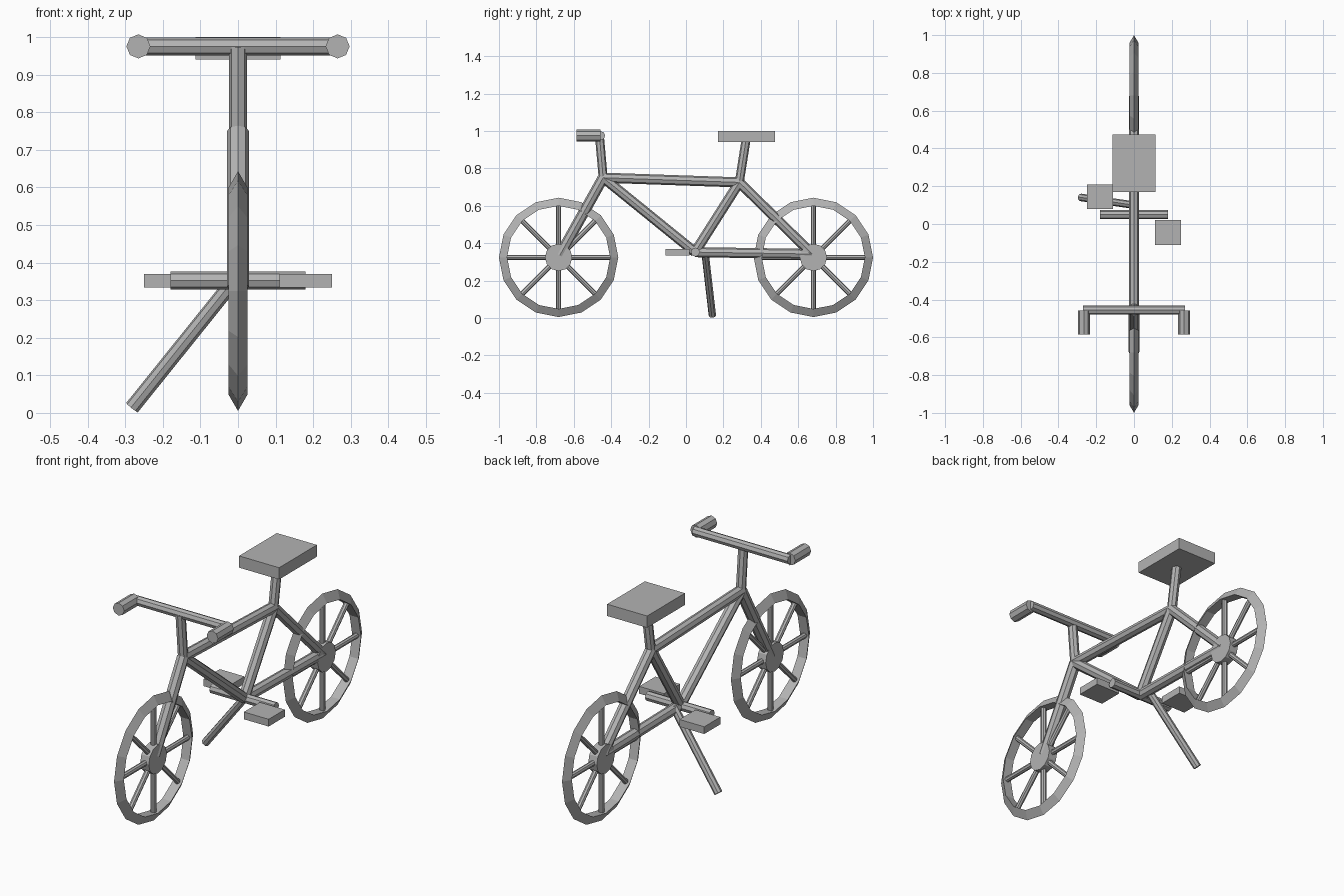
import bpy, math
from mathutils import Vector

cube = bpy.data.objects.get("Cube")
if cube:
    bpy.data.objects.remove(cube)

grey = bpy.data.materials.new("plain_grey")
grey.use_nodes = True
COLOUR = (0.45, 0.45, 0.45, 1)
grey.diffuse_color = COLOUR
grey.node_tree.nodes["Principled BSDF"].inputs["Base Color"].default_value = COLOUR


def finish(name):
    ob = bpy.context.object
    ob.name = name
    ob.data.materials.append(grey)
    return ob


def tube(name, a, b, radius, sides=8):
    """Straight faceted tube from a to b."""
    a, b = Vector(a), Vector(b)
    bpy.ops.mesh.primitive_cylinder_add(
        vertices=sides, radius=radius, depth=(b - a).length, location=(a + b) / 2,
        rotation=(b - a).to_track_quat('Z', 'Y').to_euler())
    return finish(name)


def block(name, low, high):
    """Box between two opposite corners."""
    low, high = Vector(low), Vector(high)
    bpy.ops.mesh.primitive_cube_add(size=1, location=(low + high) / 2)
    ob = finish(name)
    ob.scale = high - low
    return ob


def wheel(name, y, z=0.324):
    # Three-sided rim section with its ridge facing outward
    rim, section, steps = 0.29, 0.029, 16
    bpy.ops.mesh.primitive_torus_add(
        major_segments=steps, minor_segments=3, major_radius=rim, minor_radius=section,
        location=(0, y, z), rotation=(0, math.pi / 2, 0))
    finish(name + "_tyre")
    tube(name + "_hub", (-0.024, y, z), (0.024, y, z), 0.073, 12)
    # Bars crossing the whole wheel
    for i in range(4):
        t = i * math.pi / 4
        dy, dz = 0.28 * math.cos(t), 0.28 * math.sin(t)
        tube(f"{name}_spoke_{i + 1}", (0, y - dy, z - dz), (0, y + dy, z + dz), 0.0135)


wheel("front_wheel", -0.681)
wheel("rear_wheel", 0.681)

# Frame
head = (0, -0.443, 0.75)
seat_joint = (0, 0.285, 0.725)
bottom = (0, 0.048, 0.352)
rear_axle = (0, 0.675, 0.342)
tube("fork", (0, -0.675, 0.335), head, 0.029)
tube("top_tube", head, seat_joint, 0.027)
tube("down_tube", head, bottom, 0.027)
tube("seat_tube", seat_joint, bottom, 0.027)
tube("seat_stay", seat_joint, rear_axle, 0.027)
tube("chain_stay", bottom, rear_axle, 0.027)

# Steering
tube("handlebar_stem", head, (0, -0.463, 0.975), 0.024)
tube("handlebar", (-0.27, -0.456, 0.975), (0.27, -0.456, 0.975), 0.024)
for side, x in (("right", -0.265), ("left", 0.265)):
    tube(side + "_grip", (x, -0.585, 0.975), (x, -0.458, 0.975), 0.032)

# Seat
tube("seat_post", seat_joint, (0, 0.322, 0.96), 0.024)
block("seat", (-0.113, 0.17, 0.94), (0.113, 0.475, 1.0))

# Pedals and stand
tube("pedal_axle", (-0.18, 0.05, 0.352), (0.18, 0.05, 0.352), 0.024)
block("left_pedal", (0.11, -0.11, 0.333), (0.25, 0.02, 0.37))
block("right_pedal", (-0.25, 0.08, 0.333), (-0.11, 0.21, 0.37))
tube("kickstand", (0, 0.1, 0.365), (-0.282, 0.141, 0.014), 0.02)
